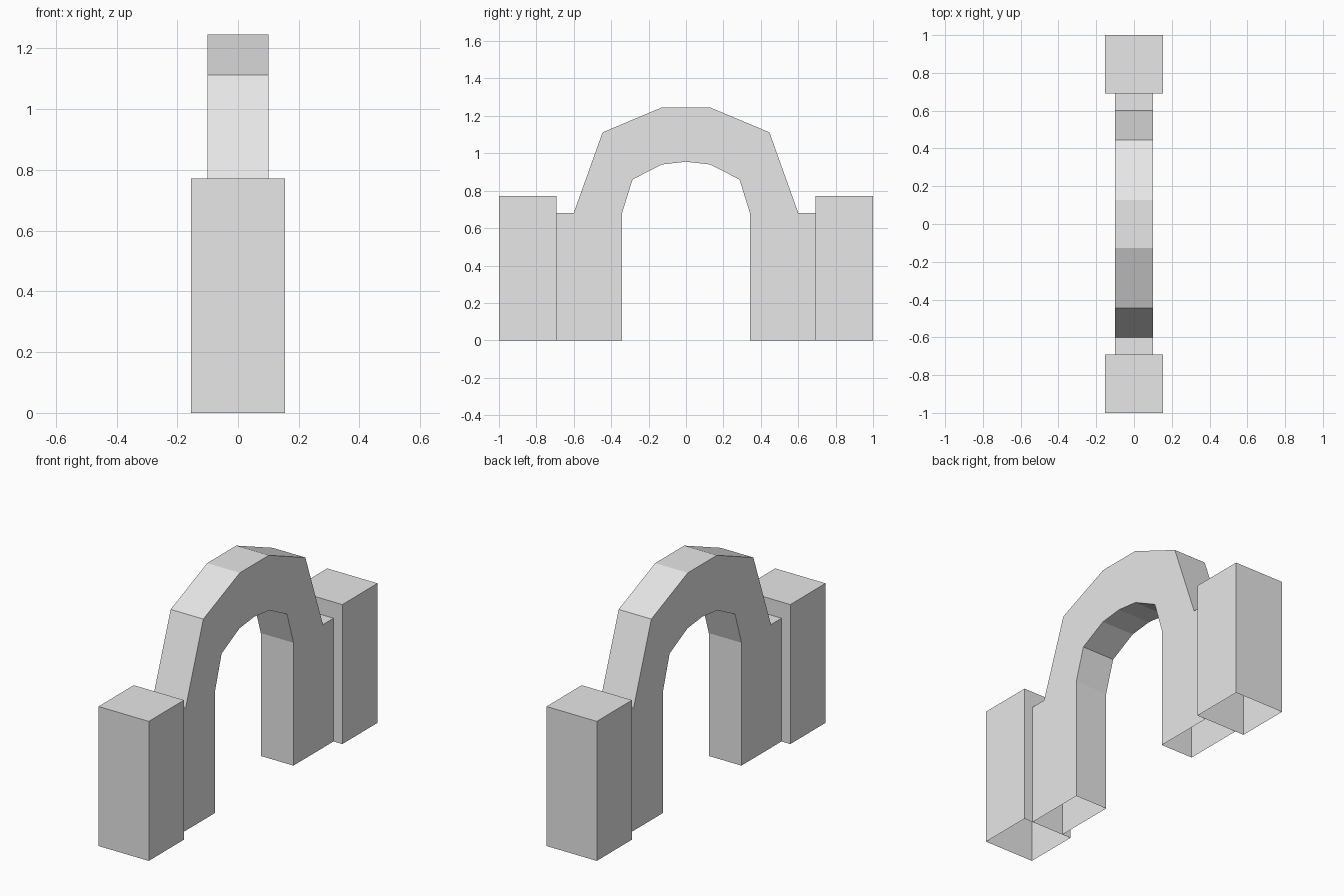
import bpy
import bmesh

cube = bpy.data.objects.get("Cube")
if cube:
    bpy.data.objects.remove(cube, do_unlink=True)

grey = bpy.data.materials.new("light_grey")
grey.use_nodes = True
colour = (0.8, 0.8, 0.8, 1)
grey.diffuse_color = colour
grey.node_tree.nodes["Principled BSDF"].inputs["Base Color"].default_value = colour

POST_INNER = 0.692


def extrude_profile(name, profile, half_width):
    """Extrude a (y, z) outline across x; leave the underside open."""
    bm = bmesh.new()
    face = bm.faces.new([bm.verts.new((-half_width, y, z)) for y, z in profile])
    result = bmesh.ops.extrude_face_region(bm, geom=[face], use_keep_orig=True)
    moved = [v for v in result["geom"] if isinstance(v, bmesh.types.BMVert)]
    bmesh.ops.translate(bm, verts=moved, vec=(2 * half_width, 0, 0))
    bmesh.ops.recalc_face_normals(bm, faces=bm.faces)
    # Open underside
    base = [f for f in bm.faces if all(v.co.z < 0.001 for v in f.verts)]
    bmesh.ops.delete(bm, geom=base, context="FACES")
    mesh = bpy.data.meshes.new(name)
    bm.to_mesh(mesh)
    bm.free()
    mesh.materials.append(grey)
    obj = bpy.data.objects.new(name, mesh)
    bpy.context.collection.objects.link(obj)
    return obj


# Arch: half outline from the crown outside, down the leg, up to the crown inside
half = [(0.127, 1.246), (0.446, 1.112), (0.6, 0.682), (POST_INNER, 0.682),
        (POST_INNER, 0), (0.342, 0), (0.342, 0.68), (0.286, 0.86),
        (0.13, 0.94)]
crown = (0, 0.955)
mirrored = [(-y, z) for y, z in reversed(half)]
extrude_profile("arch", half + [crown] + mirrored, 0.1)

# End posts
for name, side in (("front_post", -1), ("back_post", 1)):
    outline = [(POST_INNER, 0), (1, 0), (1, 0.772), (POST_INNER, 0.772)]
    extrude_profile(name, [(side * y, z) for y, z in outline], 0.154)
